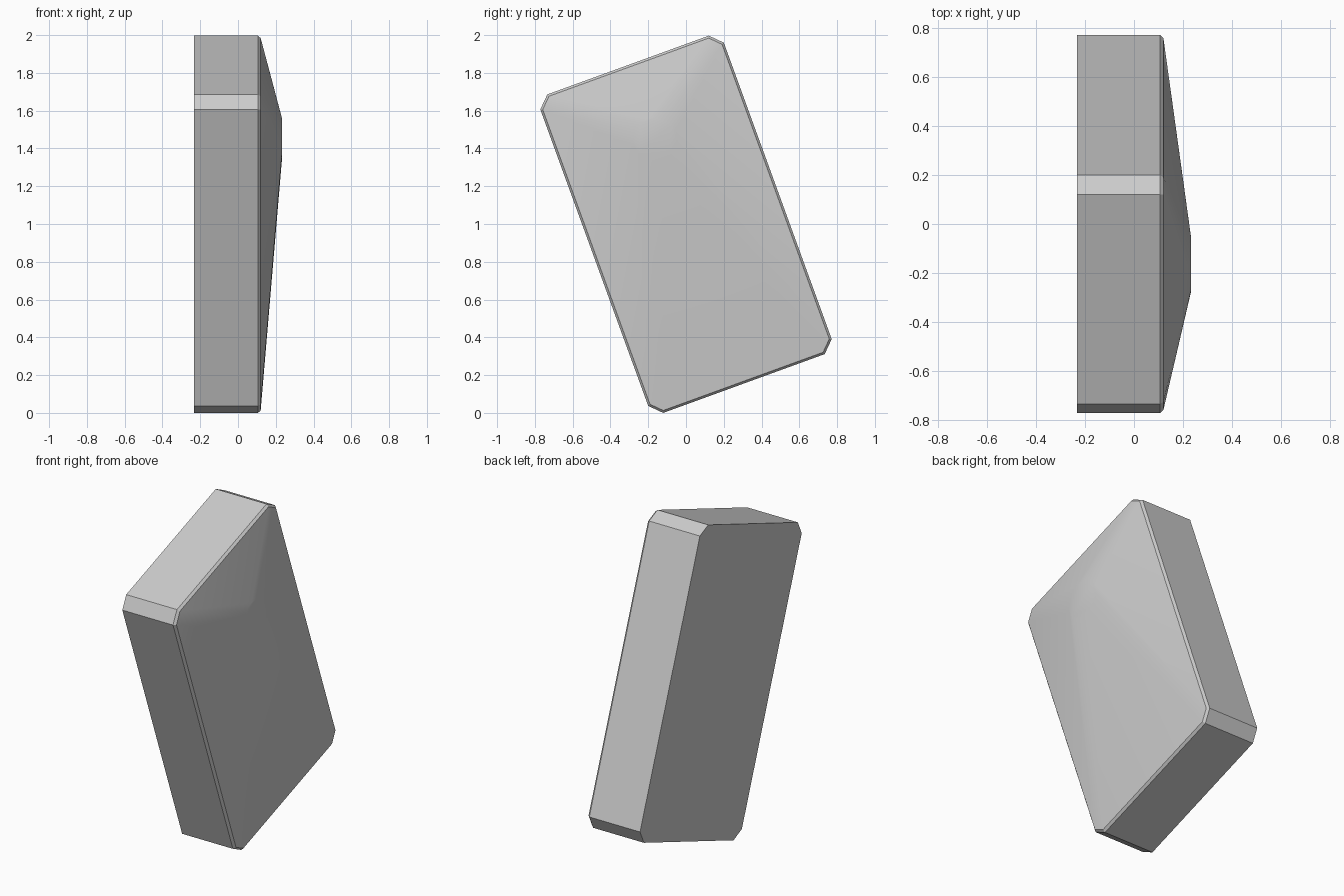
import bpy
import bmesh
from math import radians, sin, cos, tau
from mathutils import Matrix

if "Cube" in bpy.data.objects:
    bpy.data.objects.remove(bpy.data.objects["Cube"], do_unlink=True)

HALF_W, HALF_H, CHAMFER = 0.517, 0.897, 0.062

grey = bpy.data.materials.new("plain grey")
grey.use_nodes = True
colour = (0.6, 0.6, 0.6, 1)
grey.diffuse_color = colour
grey.node_tree.nodes["Principled BSDF"].inputs["Base Color"].default_value = colour


def chamfered_ring(bm, x, inset):
    """Rectangle with cut corners, lying in the plane at x."""
    w, h = HALF_W - inset, HALF_H - inset
    c = CHAMFER - 0.586 * inset
    for sy in (-1, 1):
        for sz in (-1, 1):
            bm.verts.new((x, sy * (w - c), sz * h))
            bm.verts.new((x, sy * w, sz * (h - c)))


bm = bmesh.new()
# Slab with a narrow bevelled rim
chamfered_ring(bm, -0.233, 0)
chamfered_ring(bm, 0.106, 0)
chamfered_ring(bm, 0.12, 0.012)
# Small round plateau that the sloping face rises to
SIDES = 32
for i in range(SIDES):
    a = tau * i / SIDES
    bm.verts.new((0.232, 0.115 * cos(a), 0.479 + 0.115 * sin(a)))
# Skin the rings, then merge the flat areas
bmesh.ops.convex_hull(bm, input=bm.verts[:])
bmesh.ops.dissolve_limit(bm, angle_limit=radians(0.2),
                         verts=bm.verts[:], edges=bm.edges[:])
bmesh.ops.recalc_face_normals(bm, faces=bm.faces[:])
# Tilt and stand on the ground
bm.transform(Matrix.Rotation(radians(20), 4, "X"))
low = min(v.co.z for v in bm.verts)
bm.transform(Matrix.Translation((0, 0, -low)))

mesh = bpy.data.meshes.new("tilted_domed_slab")
bm.to_mesh(mesh)
bm.free()
mesh.materials.append(grey)
slab = bpy.data.objects.new("tilted_domed_slab", mesh)
bpy.context.collection.objects.link(slab)
bpy.context.view_layer.objects.active = slab
slab.select_set(True)
bpy.ops.object.shade_smooth_by_angle(angle=radians(24))
